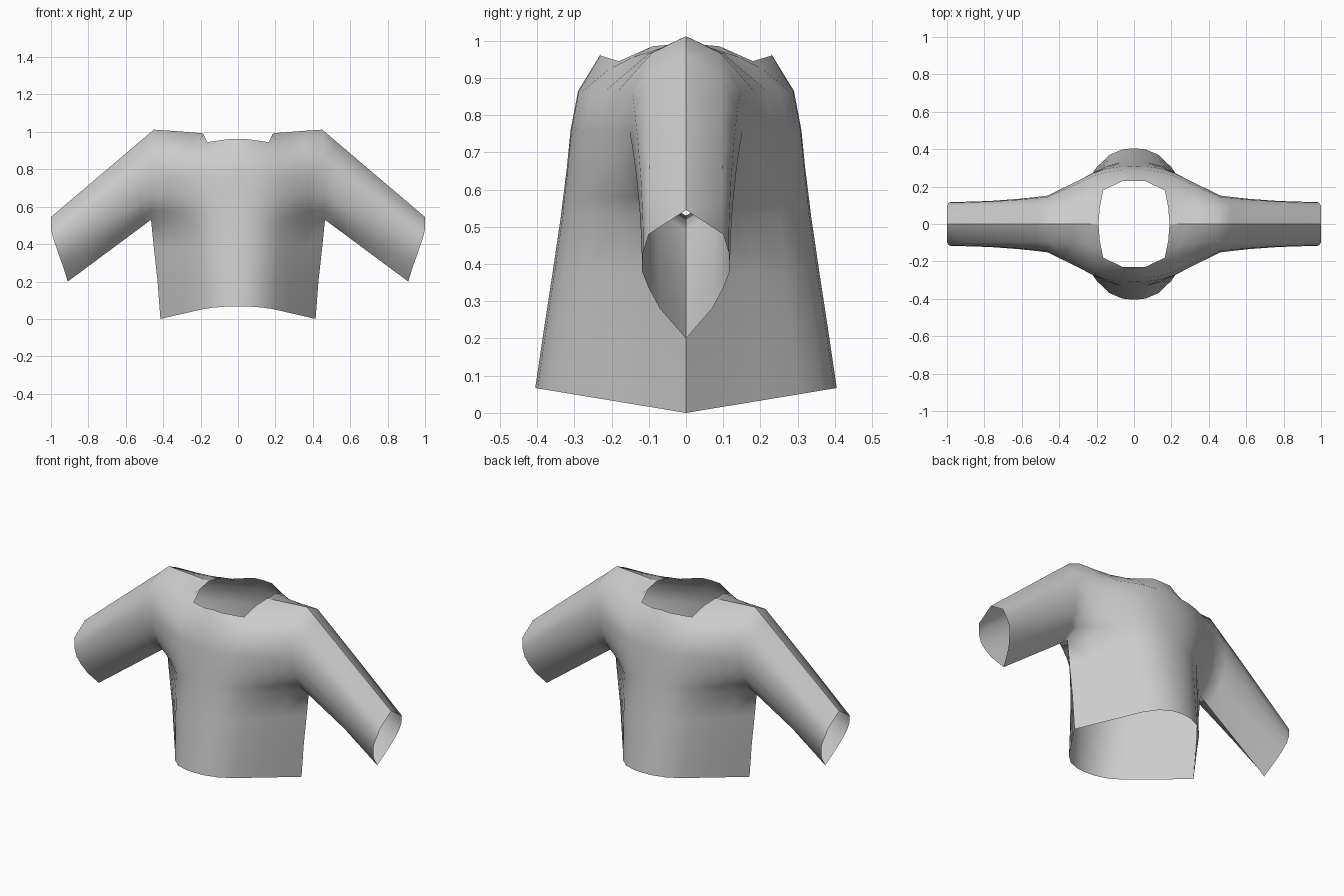
import bpy, bmesh
from mathutils import Vector

cube = bpy.data.objects.get("Cube")
if cube:
    bpy.data.objects.remove(cube, do_unlink=True)

cloth = bpy.data.materials.new("grey_cloth")
cloth.use_nodes = True
grey = (0.6, 0.6, 0.6, 1)
cloth.diffuse_color = grey
cloth.node_tree.nodes["Principled BSDF"].inputs["Base Color"].default_value = grey

# Cross-section of the torso from centre to side: width and depth fractions
WIDTH = (0, .15, .32, .48, .65, .82, 1)
DEPTH = (1, .985, .91, .75, .5, .26, 0)


def torso_row(z, centre, side_x, side_y, hem_rise=0):
    row = []
    for w, d in zip(WIDTH, DEPTH):
        y = side_y + (centre - side_y) * d
        row.append(Vector((side_x * w, -y, z + hem_rise * y)))
    return row


def front(points):
    return [Vector((x, -y, z)) for x, y, z in points]


# Torso rows below and above the underarm
rows = [
    torso_row(0, .405, .415, 0, .165),
    torso_row(.2, .382, .43, 0, .06),
    torso_row(.38, .358, .45, 0),
    torso_row(.53, .336, .465, 0),
    torso_row(.58, .33, .46, .085),
    torso_row(.66, .32, .46, .13),
    torso_row(.76, .31, .46, .152),
    torso_row(.865, .29, .46, .145),
    front([(0, .25, .93), (.06, .248, .93), (.16, .205, .925), (.205, .14, .957),
           (.25, .105, .968), (.34, .1, .965), (.455, .092, .967)]),
    # Neck edge running into the shoulder seam
    front([(0, .23, .963), (.06, .23, .96), (.165, .18, .945), (.183, .09, .985),
           (.19, 0, .993), (.32, 0, 1.003), (.45, 0, 1.012)]),
]
UNDERARM = 3

# Sleeve opening, from the underside seam to the top seam
cuff = front([(.91, 0, .2), (.935, .07, .28), (.955, .1, .335), (.97, .118, .38),
              (.988, .115, .43), (1, .1, .48), (1, 0, .545)])

bm = bmesh.new()


def loft(grid):
    for low, high in zip(grid, grid[1:]):
        for j in range(len(low) - 1):
            bm.faces.new((low[j], low[j + 1], high[j + 1], high[j]))


torso = [[bm.verts.new(p) for p in row] for row in rows]
loft(torso)

# Sleeve continues the armhole edge; its depth narrows soon after the shoulder
sleeve = []
for row, end in zip(torso[UNDERARM:], cuff):
    root = row[-1]
    line = [root]
    for t in (.12, .3, .55, .8):
        p = root.co.lerp(end, t)
        p.y = root.co.y + (end.y - root.co.y) * (1 - (1 - t) ** 2)
        line.append(bm.verts.new(p))
    line.append(bm.verts.new(end))
    sleeve.append(line)
loft(sleeve)

mesh = bpy.data.meshes.new("shirt")
bm.to_mesh(mesh)
bm.free()
mesh.materials.append(cloth)
mesh.shade_smooth()
shirt = bpy.data.objects.new("shirt", mesh)
bpy.context.collection.objects.link(shirt)

# Mirror across the middle, then make the back panel with crisp seams
sides = shirt.modifiers.new("left_and_right", "MIRROR")
sides.use_axis = (True, False, False)
back = shirt.modifiers.new("front_and_back", "MIRROR")
back.use_axis = (False, True, False)
back.use_mirror_merge = False
